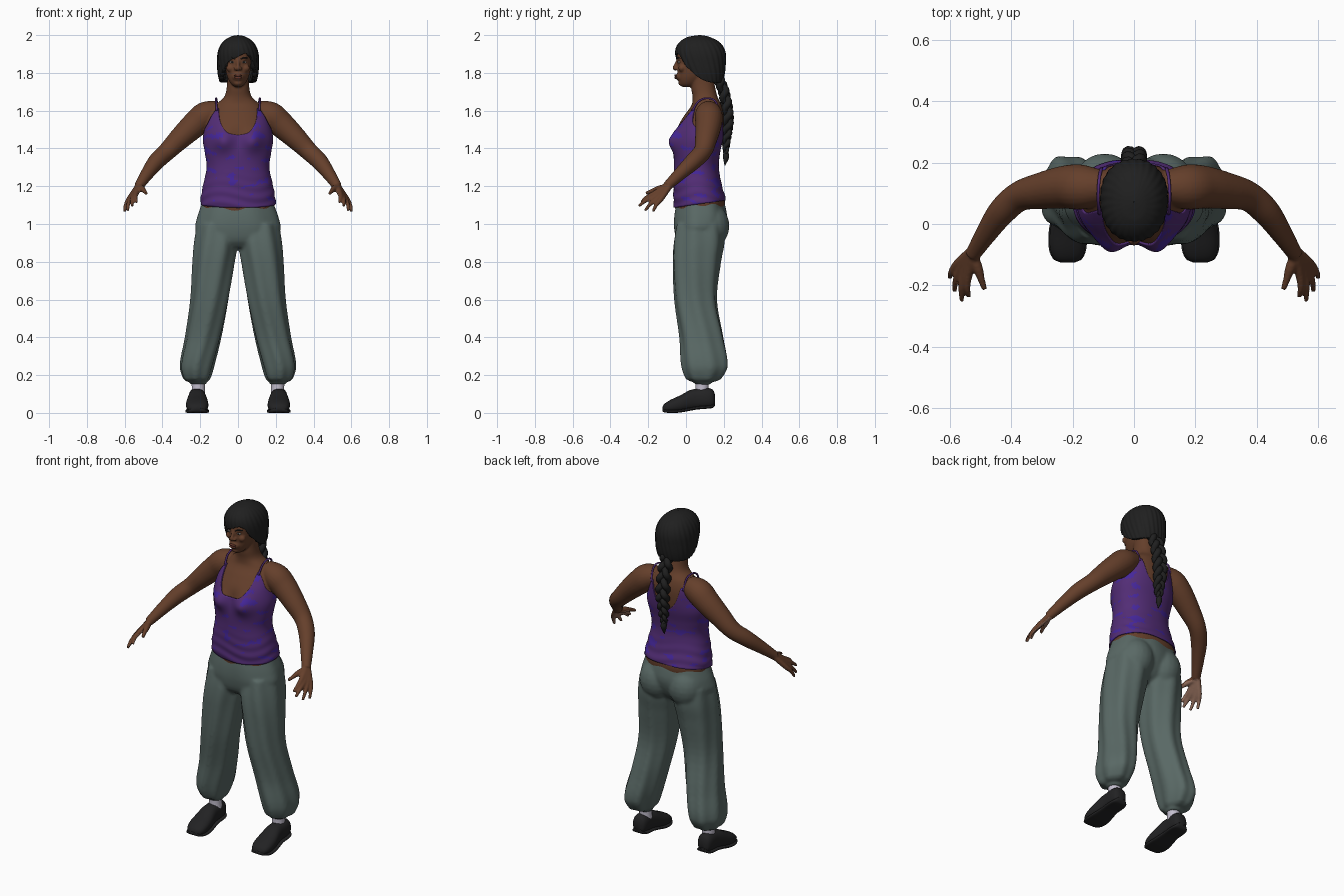
import bpy, bmesh, math
from mathutils import Vector, Matrix, noise

if "Cube" in bpy.data.objects:
    bpy.data.objects.remove(bpy.data.objects["Cube"])


def material(name, *rgb):
    m = bpy.data.materials.new(name)
    m.use_nodes = True
    m.diffuse_color = (*rgb, 1)
    m.node_tree.nodes["Principled BSDF"].inputs["Base Color"].default_value = (*rgb, 1)
    return m


skin = material("brown skin", .13, .05, .024)
palm = material("palm skin", .3, .16, .11)
lip = material("lip brown", .12, .035, .022)
purple = material("purple cloth", .085, .026, .18)
violet = material("violet print", .06, .02, .33)
cloth = material("grey green cloth", .1, .14, .13)
hair = material("black hair", .014, .014, .014)
leather = material("dark leather", .016, .016, .017)
sock = material("pale sock", .55, .52, .62)
white = material("eye white", .45, .4, .36)


def spline(tab, t):
    """Smooth interpolation through rows of (key, values...)."""
    i = max([0] + [k for k in range(len(tab) - 1) if tab[k][0] <= t])
    a, b = tab[i], tab[i + 1]
    p, q = tab[max(i - 1, 0)], tab[min(i + 2, len(tab) - 1)]
    h = b[0] - a[0]
    u = min(max((t - a[0]) / h, 0), 1)
    out = []
    for k in range(1, len(a)):
        m0 = (b[k] - p[k]) / (b[0] - p[0]) * h
        m1 = (q[k] - a[k]) / (q[0] - a[0]) * h
        out.append((2*u**3 - 3*u*u + 1)*a[k] + (u**3 - 2*u*u + u)*m0
                   + (3*u*u - 2*u**3)*b[k] + (u**3 - u*u)*m1)
    return out


def sym(tab):
    return [(z, -w, w, f, b) for z, w, f, b in tab]


def at(tab, phi, z, off=0, e=2.2):
    """Point on a stacked-section form; phi = 0 faces the front."""
    x0, x1, y0, y1 = spline(tab, z)
    s, c = math.sin(phi), math.cos(phi)
    k = (abs(s)**e + abs(c)**e)**(-1/e)
    p = Vector(((x0 + x1)/2 + ((x1 - x0)/2 + off)*s*k,
                (y0 + y1)/2 - ((y1 - y0)/2 + off)*c*k, z))
    if tab is TORSO and c > 0:
        p.y -= .042*math.exp(-((abs(p.x) - .08)/.055)**2 - ((z - 1.44)/.055)**2)*min(1, 2*c)
    return p


def bridge(bm, rings, cap=True):
    rows = [[bm.verts.new(p) for p in r] for r in rings]
    n = len(rows[0])
    for a, b in zip(rows, rows[1:]):
        for i in range(n):
            bm.faces.new((a[i], a[(i+1) % n], b[(i+1) % n], b[i]))
    if cap:
        bm.faces.new(rows[0])
        bm.faces.new(rows[-1])


def loft(bm, tab, n=48, e=2.2, fold=0, along_y=False, sub=5):
    keys = [a[0] + (b[0] - a[0])*j/sub for a, b in zip(tab, tab[1:]) for j in range(sub)] + [tab[-1][0]]
    angles = [math.tau*i/n for i in range(n)]
    rings = [[at(tab, a, z, fold*math.sin(7*a + 5*z), e) for a in angles] for z in keys]
    if along_y:
        rings = [[Vector((p.x, p.z, p.y)) for p in r] for r in rings]
    bridge(bm, rings)


def tube(bm, pts, n=12, sub=6):
    tab = [(i, *p) for i, p in enumerate(pts)]
    path = [spline(tab, i/sub) for i in range((len(pts) - 1)*sub + 1)]
    pos = [Vector(p[:3]) for p in path]
    rings, u = [], None
    for i, c in enumerate(pos):
        t = (pos[min(i+1, len(pos)-1)] - pos[max(i-1, 0)]).normalized()
        u = t.orthogonal() if u is None else u - t*u.dot(t)
        u.normalize()
        v = t.cross(u)
        rings.append([c + (u*math.cos(math.tau*k/n) + v*math.sin(math.tau*k/n))*path[i][3] for k in range(n)])
    bridge(bm, rings)


def ball(bm, c, r):
    bmesh.ops.create_uvsphere(bm, u_segments=20, v_segments=12, radius=1,
                              matrix=Matrix.LocRotScale(Vector(c), None, Vector(r)))


def mirror(bm):
    d = bmesh.ops.duplicate(bm, geom=bm.verts[:] + bm.edges[:] + bm.faces[:])["geom"]
    for v in d:
        if isinstance(v, bmesh.types.BMVert):
            v.co.x *= -1


def finish(name, bm, mats, voxel=0, smooth=0, solid=0, rule=None):
    bmesh.ops.recalc_face_normals(bm, faces=bm.faces)
    me = bpy.data.meshes.new(name)
    bm.to_mesh(me)
    bm.free()
    ob = bpy.data.objects.new(name, me)
    bpy.context.collection.objects.link(ob)
    if voxel:
        m = ob.modifiers.new("blend", "REMESH")
        m.mode, m.voxel_size = "VOXEL", voxel
    if smooth:
        m = ob.modifiers.new("soften", "SMOOTH")
        m.factor, m.iterations = .5, smooth
    if solid:
        m = ob.modifiers.new("thickness", "SOLIDIFY")
        m.thickness, m.offset = solid, -1
    if ob.modifiers:
        ob.data = bpy.data.meshes.new_from_object(ob.evaluated_get(bpy.context.evaluated_depsgraph_get()))
        ob.modifiers.clear()
    ob.data.materials.clear()
    for m in mats:
        ob.data.materials.append(m)
    for p in ob.data.polygons:
        p.use_smooth = True
        p.material_index = int(rule(p)) if rule else 0
    return ob


# Section tables: height, half width, front, back
TORSO = sym([(1.06, .188, -.055, .2), (1.12, .193, -.06, .206), (1.2, .18, -.06, .185), (1.3, .16, -.058, .168),
             (1.38, .17, -.058, .175), (1.45, .18, -.05, .19), (1.52, .167, -.04, .198), (1.58, .15, -.005, .198),
             (1.63, .12, .03, .187), (1.67, .075, .035, .168), (1.72, .06, .028, .155), (1.8, .056, .03, .14)])
HEAD = sym([(1.725, .015, -.02, .03), (1.74, .035, -.033, .06), (1.77, .053, -.042, .1), (1.8, .063, -.043, .13),
            (1.84, .07, -.045, .15), (1.88, .075, -.047, .165), (1.93, .075, -.042, .165), (1.97, .05, -.005, .13),
            (1.982, .02, .03, .09)])
HAIR = sym([(1.73, .088, .02, .18), (1.76, .099, 0, .195), (1.8, .107, -.024, .205), (1.85, .11, -.045, .21),
            (1.9, .108, -.056, .21), (1.94, .096, -.05, .196), (1.97, .074, -.026, .168), (1.99, .043, .01, .125),
            (1.997, .022, .045, .1), (2, .001, .07, .074)])

# Bare body: arms, hands, torso, head
body = bmesh.new()
tube(body, [(.1, .12, 1.6, .055), (.17, .12, 1.575, .073), (.225, .12, 1.53, .07), (.3, .108, 1.46, .06),
            (.372, .09, 1.388, .049), (.43, .04, 1.333, .045), (.48, -.03, 1.267, .035),
            (.525, -.1, 1.2, .025)], 24)
tips = [(.536, -.237, 1.115), (.56, -.25, 1.095), (.584, -.218, 1.07), (.6, -.175, 1.066)]
for i, tip in enumerate(tips):
    wrist = Vector((.522, -.098, 1.203)).lerp(Vector((.53, -.09, 1.197)), i/3)
    knuckle = Vector((.54, -.17, 1.16)).lerp(Vector((.575, -.13, 1.135)), i/3)
    mid = knuckle.lerp(Vector(tip), .55) + Vector((.005, -.002, .005))
    tube(body, [(*wrist, .017), (*knuckle, .0145), (*mid, .011), (*tip, .008)])
tube(body, [(.522, -.11, 1.195, .018), (.508, -.145, 1.186, .017), (.497, -.18, 1.175, .012), (.486, -.213, 1.162, .009)])
ball(body, (.013, -.052, 1.822), (.011, .012, .008))
ball(body, (.04, -.022, 1.825), (.022, .018, .02))
mirror(body)
loft(body, TORSO)
loft(body, HEAD)
tube(body, [(0, -.042, 1.87, .009), (0, -.053, 1.845, .009), (0, -.06, 1.826, .012), (0, -.05, 1.818, .009)])
ball(body, (0, -.03, 1.78), (.033, .025, .024))
ball(body, (0, -.022, 1.747), (.025, .019, .017))
ball(body, (0, -.034, 1.876), (.05, .013, .009))
inward = Vector((-.76, .3, -.58))


def is_palm(p):
    x, z = p.center.x, p.center.z
    n = Vector((p.normal.x*(1 if x > 0 else -1), p.normal.y, p.normal.z))
    return abs(x) > .49 and z < 1.185 and n.dot(inward) > .4


finish("body", body, [skin, palm], voxel=.0055, smooth=4, rule=is_palm)

# Facial features
lips, eyes, dark = bmesh.new(), bmesh.new(), bmesh.new()
ball(lips, (0, -.054, 1.786), (.023, .008, .006))
ball(lips, (0, -.053, 1.774), (.021, .008, .007))
finish("lips", lips, [lip])
e = at(HEAD, math.radians(25), 1.857)
ball(eyes, e + Vector((0, .002, 0)), (.013, .007, .006))
ball(dark, e + Vector((0, -.004, 0)), (.005, .003, .0055))
tube(dark, [(*at(HEAD, math.radians(a), z, .005), r) for a, z, r in
            ((11, 1.873, .002), (24, 1.881, .004), (40, 1.877, .002))])
mirror(eyes)
mirror(dark)
finish("eyes", eyes, [white])
finish("pupils_and_brows", dark, [hair])


def sheet(tab, low, high, off, n=160, m=50, ease=lambda t: t):
    """Open shell between two edge curves that depend on the angle."""
    bm = bmesh.new()
    rings = []
    for j in range(m + 1):
        ring = []
        for i in range(n):
            a = math.tau*i/n - math.pi
            lo, hi = low(a), high(a)
            z = lo + (hi - lo)*ease(j/m)
            ring.append(at(tab, a, z, off(a, z)))
        rings.append(ring)
    bridge(bm, rings, False)
    return bm


# Hair cap with side-swept fringe
FRINGE = [(-180, 1.75), (-110, 1.75), (-75, 1.765), (-50, 1.805), (-25, 1.862), (0, 1.885), (20, 1.902),
          (35, 1.892), (50, 1.835), (75, 1.775), (110, 1.75), (180, 1.75)]
cap = sheet(HAIR, lambda a: spline(FRINGE, math.degrees(a))[0], lambda a: 2,
            lambda a, z: .0015*math.sin(26*a + 40*z)*min(1, (2 - z)*12), ease=lambda t: math.sin(t*math.pi/2))
finish("hair_cap", cap, [hair], solid=.026)

# Three-strand braid with a loose tuft
BRAID = [(0, .165, 1.785, 1), (.2, .2, 1.7, 1), (.5, .222, 1.56, 1), (.8, .213, 1.44, .75), (1, .211, 1.375, .45)]
braid = bmesh.new()
for k in range(3):
    pts = []
    for i in range(46):
        y, z, w = spline(BRAID, i/45)
        a = math.tau*(2.6*i/45 + k/3)
        pts.append((.024*w*math.sin(a), y + .014*w*math.sin(2*a), z, .0185*w))
    tube(braid, pts, 10, 2)
tube(braid, [(0, .211, 1.385, .012), (0, .212, 1.355, .017), (0, .206, 1.31, .002)])
finish("braid", braid, [hair])

# Sleeveless top with printed flecks
NECK = [(0, 1.47), (18, 1.485), (31, 1.53), (41, 1.59), (48, 1.615), (55, 1.595), (68, 1.535), (90, 1.5),
        (110, 1.515), (126, 1.56), (138, 1.6), (145, 1.585), (160, 1.5), (180, 1.44)]
top = sheet(TORSO, lambda a: 1.106 - .02*math.cos(a), lambda a: spline(NECK, abs(math.degrees(a)))[0],
            lambda a, z: .006 + .003*math.sin(z*110 + 2*math.sin(3*a))*max(0, 1 - (z - 1.08)/.2))
finish("tank_top", top, [purple, violet], solid=.006,
       rule=lambda p: noise.noise(Vector((p.center.x*16, p.center.y*16, p.center.z*42))) > .34)
straps = bmesh.new()
a, b = (at(TORSO, math.radians(d), z, .006) for d, z in ((48, 1.6), (138, 1.585)))
tube(straps, [(*a, .006), (.116, .065, 1.648, .005), (.116, .11, 1.666, .005), (.112, .155, 1.65, .005), (*b, .006)])
mirror(straps)
finish("straps", straps, [purple])

# Baggy trousers: height, inner, outer, front, back
trousers = bmesh.new()
loft(trousers, [(.165, .165, .27, .03, .155), (.18, .15, .288, .003, .185), (.25, .128, .306, -.022, .222),
                (.4, .09, .278, -.032, .198), (.6, .05, .249, -.06, .162), (.8, .018, .238, -.07, .182),
                (.9, .004, .23, -.066, .2), (1, .01, .215, -.05, .2)], fold=.005)
ball(trousers, (.095, .125, .99), (.105, .105, .12))
tube(trousers, [(.21, .088, .15, .042), (.21, .088, .2, .05)], 20)
mirror(trousers)
loft(trousers, sym([(.875, .06, -.02, .12), (.91, .17, -.05, .165), (.97, .223, -.064, .2), (1.03, .216, -.064, .215),
                    (1.09, .196, -.055, .207), (1.13, .182, -.045, .195)]), fold=.003)
finish("trousers", trousers, [cloth], voxel=.009, smooth=4)

# Socks and shoes
socks, shoes = bmesh.new(), bmesh.new()
tube(socks, [(.21, .085, .09, .037), (.21, .085, .13, .035), (.21, .085, .18, .037)], 20)
mirror(socks)
finish("socks", socks, [sock])
SHOE = [(-.125, .02, .01, .03), (-.115, .042, .004, .047), (-.08, .057, 0, .07), (-.03, .058, .003, .093),
        (.02, .05, .012, .12), (.06, .045, .019, .128), (.11, .045, .023, .132), (.143, .037, .028, .122),
        (.154, .02, .04, .095)]
loft(shoes, sym(SHOE), 32, 2.4, along_y=True, sub=3)
loft(shoes, sym([(y, w + .004, b - .001, b + .016) for y, w, b, t in SHOE]), 32, 4, along_y=True, sub=3)
for v in shoes.verts:
    v.co.x += .216
    v.co.z = max(v.co.z, 0)
mirror(shoes)
finish("shoes", shoes, [leather])
